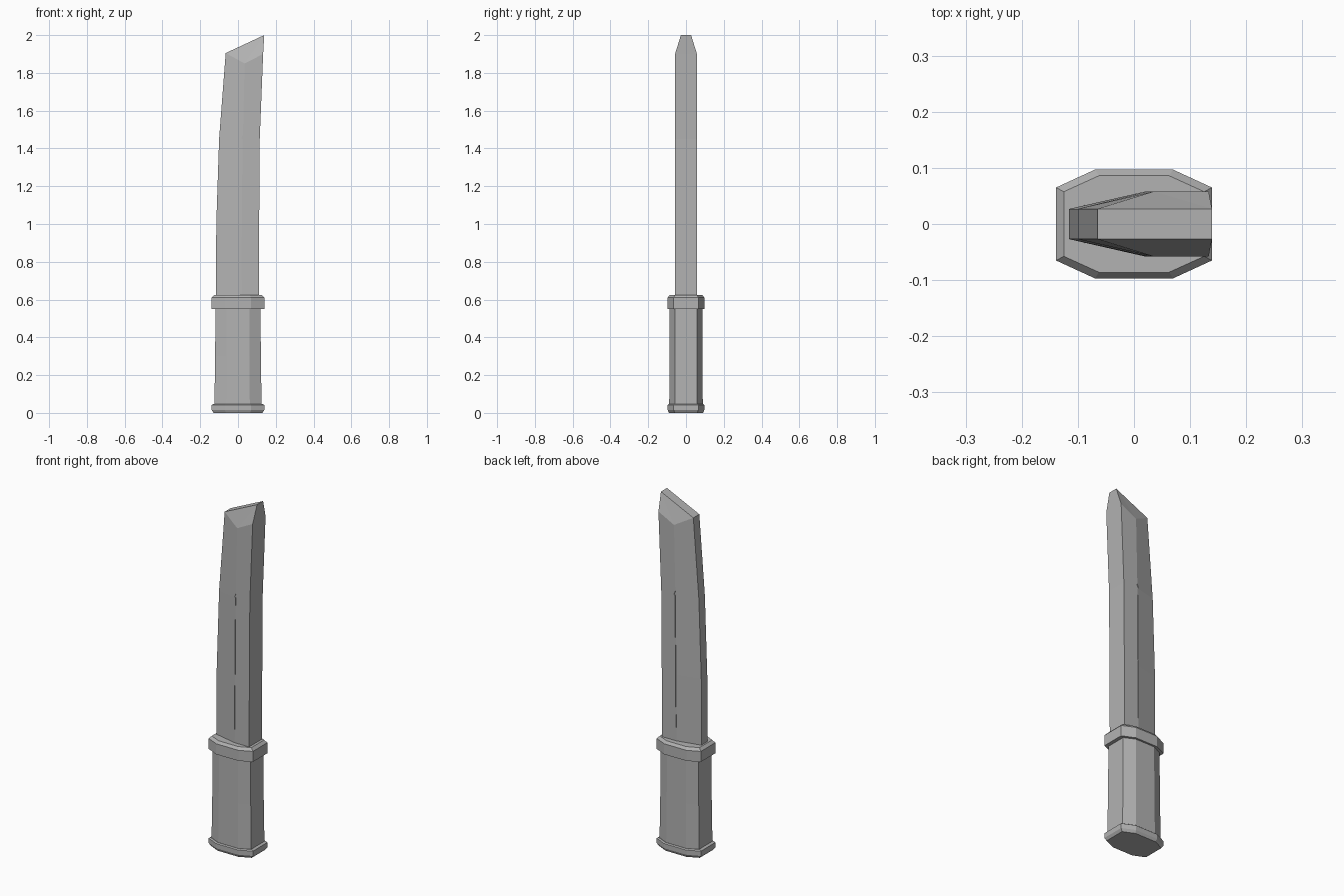
import bpy, bmesh

if "Cube" in bpy.data.objects:
    bpy.data.objects.remove(bpy.data.objects["Cube"])

# Dark grey shared by all parts
grey = bpy.data.materials.new("dark_grey")
grey.diffuse_color = (0.45, 0.45, 0.45, 1)
grey.use_nodes = True
grey.node_tree.nodes["Principled BSDF"].inputs["Base Color"].default_value = grey.diffuse_color


def make_object(name, bm):
    bmesh.ops.recalc_face_normals(bm, faces=bm.faces)
    mesh = bpy.data.meshes.new(name)
    bm.to_mesh(mesh)
    bm.free()
    mesh.materials.append(grey)
    ob = bpy.data.objects.new(name, mesh)
    bpy.context.collection.objects.link(ob)
    return ob


def bridge(bm, a, b):
    n = len(a)
    for i in range(n):
        j = (i + 1) % n
        bm.faces.new((a[i], a[j], b[j], b[i]))


def octagon_stack(name, levels):
    """Loft long octagons; each level is (z, half length, half width)."""
    bm = bmesh.new()
    rings = []
    for z, hx, hy in levels:
        cx, cy = hx * 0.5, hy * 0.67
        pts = [(hx, -cy), (hx, cy), (cx, hy), (-cx, hy),
               (-hx, cy), (-hx, -cy), (-cx, -hy), (cx, -hy)]
        rings.append([bm.verts.new((x, y, z)) for x, y in pts])
    for a, b in zip(rings, rings[1:]):
        bridge(bm, a, b)
    bm.faces.new(rings[0])
    bm.faces.new(rings[-1])
    return make_object(name, bm)


# Handle with its two collars
octagon_stack("handle", [(0.03, 0.125, 0.089), (0.3, 0.121, 0.087), (0.58, 0.119, 0.086)])
octagon_stack("pommel", [(0, 0.129, 0.090), (0.015, 0.139, 0.097),
                         (0.042, 0.139, 0.097), (0.047, 0.131, 0.091)])
octagon_stack("guard", [(0.55, 0.139, 0.097), (0.61, 0.139, 0.097), (0.625, 0.125, 0.086)])

# Blade: narrow cutting edge, ridge line, thick flat spine
EDGE, THICK = 0.027, 0.058
bm = bmesh.new()
rings = []
# x and z of the cutting edge, ridge and spine
for (xe, ze), (xr, zr), (xs, zs) in [
        ((-0.116, 0.60), (0.02, 0.60), (0.110, 0.60)),
        ((-0.115, 1.00), (0.021, 1.00), (0.112, 1.00)),
        ((-0.100, 1.45), (0.026, 1.45), (0.115, 1.45)),
        ((-0.065, 1.905), (0.035, 1.85), (0.133, 1.90))]:
    side = [(xe, EDGE, ze), (xr, THICK, zr), (xs, THICK, zs)]
    ring = [(x, -y, z) for x, y, z in side] + side[::-1]
    rings.append([bm.verts.new(p) for p in ring])
for a, b in zip(rings, rings[1:]):
    bridge(bm, a, b)
bm.faces.new(rings[0])
# Slanted tip with chamfered sides
e0, r0, s0, s1, r1, e1 = rings[-1]
t0, t1 = (bm.verts.new((0.139, y, 2.0)) for y in (-EDGE, EDGE))
for f in [(e0, r0, t0), (r0, s0, t0), (s0, s1, t1, t0),
          (s1, r1, t1), (r1, e1, t1), (e0, t0, t1, e1)]:
    bm.faces.new(f)
blade = make_object("blade", bm)

# Slim pointed groove along the ridge on both sides
bm = bmesh.new()
outline = [(0.018, 0.70), (0.023, 0.70), (0.029, 1.45),
           (0.036, 1.455), (0.027, 1.475), (0.018, 1.455), (0.024, 1.45)]
for s in (-1, 1):
    a, b = ([bm.verts.new((x, s * y, z)) for x, z in outline] for y in (0.054, 0.08))
    bridge(bm, a, b)
    bm.faces.new(a)
    bm.faces.new(b)
cutter = make_object("groove_cutter", bm)
cutter.hide_render = True
cutter.hide_set(True)
mod = blade.modifiers.new("groove", 'BOOLEAN')
mod.operation = 'DIFFERENCE'
mod.solver = 'EXACT'
mod.object = cutter
